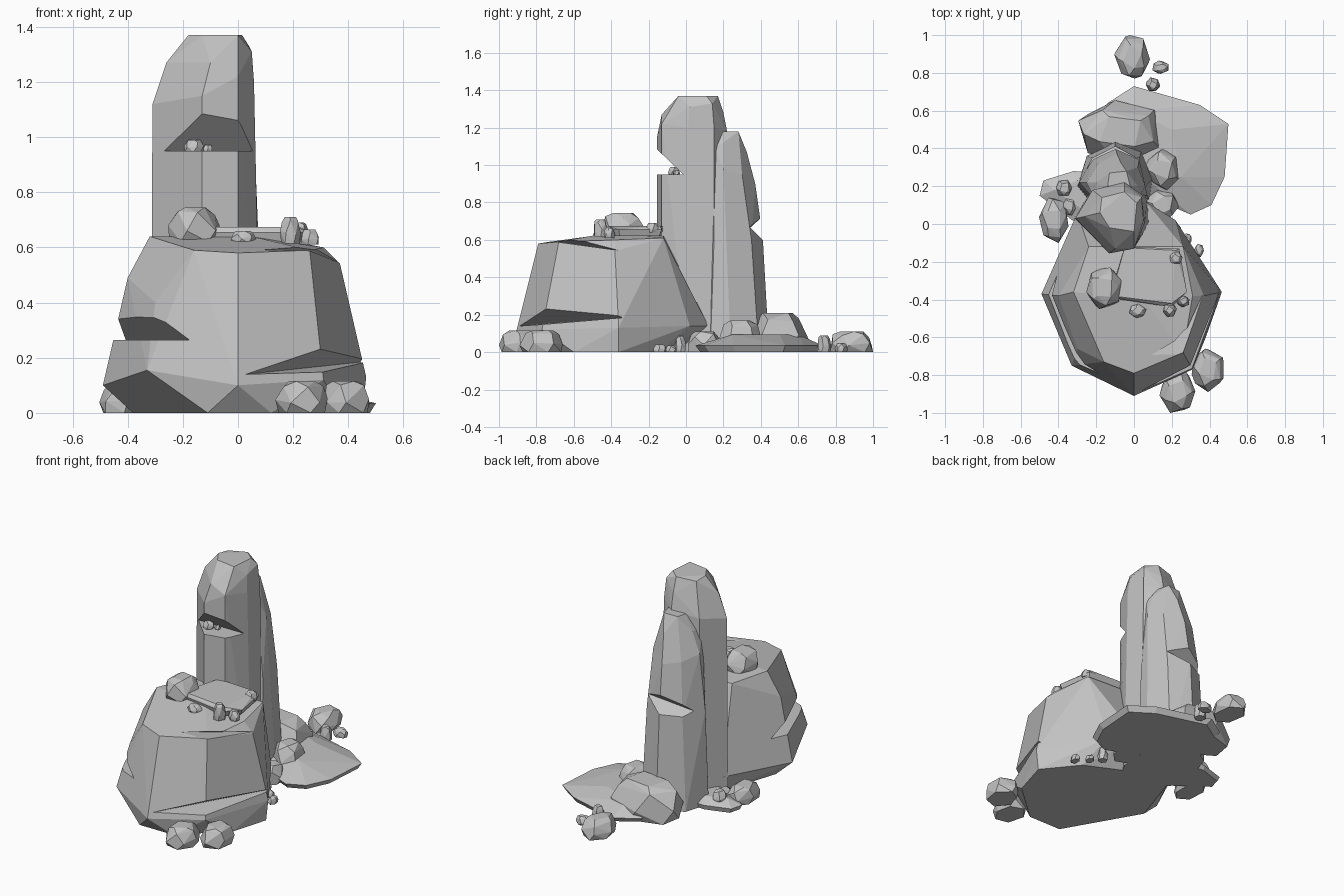
import bpy, bmesh, math, random
from mathutils import Vector

stone = bpy.data.materials.new("grey stone")
stone.diffuse_color = (0.55, 0.55, 0.55, 1)


def hull(name, pts):
    """Flat-faced stone from the convex hull of a few corner points."""
    bm = bmesh.new()
    for p in pts:
        bm.verts.new(p)
    bmesh.ops.convex_hull(bm, input=bm.verts[:])
    bmesh.ops.delete(bm, geom=[v for v in bm.verts if not v.link_faces], context='VERTS')
    bmesh.ops.dissolve_limit(bm, angle_limit=math.radians(4), verts=bm.verts[:], edges=bm.edges[:])
    bmesh.ops.recalc_face_normals(bm, faces=bm.faces[:])
    me = bpy.data.meshes.new(name)
    bm.to_mesh(me)
    bm.free()
    me.materials.append(stone)
    ob = bpy.data.objects.new(name, me)
    bpy.context.collection.objects.link(ob)
    return ob


def crack(ob, a, b, out, roof, floor):
    """Cut a wedge: inner line a-b, opening along out, roof/floor = rise of each side."""
    a, b, o = Vector(a), Vector(b), Vector(out)
    d = (b - a) * 0.6
    a, b = a - d, b + d
    pts = [p + q for p in (a, b) for q in
           (Vector(), o + Vector((0, 0, roof)), o + Vector((0, 0, floor)))]
    cutter = hull("crack_cutter", pts)
    cutter.hide_render = True
    m = ob.modifiers.new("crack", 'BOOLEAN')
    m.operation, m.solver, m.object = 'DIFFERENCE', 'EXACT', cutter
    bpy.context.view_layer.objects.active = ob
    bpy.ops.object.modifier_apply(modifier=m.name)
    bpy.data.objects.remove(cutter)


def rock(name, x, y, z, rx, ry, h, seed):
    """Small chipped stone: jittered rings, fitted to the given size and hulled."""
    rnd = random.Random(seed)
    ring = []
    turn = rnd.uniform(0, 6)
    for n, r, t in ((6, 0.93, 0), (6, 1.0, 0.4), (5, 0.82, 0.8), (4, 0.55, 1.0)):
        for i in range(n):
            a = turn + t * 0.7 + math.tau * i / n + rnd.uniform(-.15, .15)
            k = r * rnd.uniform(0.94, 1.04)
            dz = rnd.uniform(-.09, .09) if 0 < t < 1 else 0
            ring.append((k * math.cos(a), k * math.sin(a), t + dz))
    fit = [(min(c), max(c)) for c in list(zip(*ring))[:2]]
    unit = lambda v, lim: 2 * (v - lim[0]) / (lim[1] - lim[0]) - 1
    return hull(name, [(x + rx * unit(p[0], fit[0]), y + ry * unit(p[1], fit[1]), z + h * p[2])
                       for p in ring])


def slab(name, outline, inner, z0, z1, z2):
    """Low slab: undercut base, widest at the rim, sloping up to the inner top."""
    cx, cy = (sum(c) / len(outline) for c in zip(*outline))
    base = [(cx + (x - cx) * .92, cy + (y - cy) * .92, z0) for x, y in outline]
    return hull(name, base + [(x, y, z1) for x, y in outline] + [(x, y, z2) for x, y in inner])


# Big front boulder
boulder = hull("front_boulder", [
    (-.11, -.83, 0), (.12, -.83, 0), (.38, -.6, 0), (.45, -.36, 0), (.28, -.15, 0), (.03, -.03, 0),
    (-.27, -.02, 0), (-.38, -.36, 0),
    (0, -.91, .1), (-.33, -.75, .155), (-.49, -.37, .1), (.31, -.77, .12), (.465, -.36, .13),
    (.22, .02, .14), (.06, .12, .14), (-.3, .06, .12),
    (-.45, -.37, .27), (.44, -.37, .22), (-.3, -.66, .4), (-.4, -.38, .49),
    (0, -.79, .58), (-.16, -.73, .59), (.26, -.68, .59), (.37, -.38, .54), (.31, -.38, .6),
    (-.32, -.36, .64), (.05, -.4, .64), (-.24, -.12, .63), (.26, -.12, .61)])
crack(boulder, (.03, -.885, .14), (.45, -.33, .185), (.4, -.3, 0), .28, -.03)
crack(boulder, (-.17, -.81, .265), (-.39, -.31, .265), (-.4, -.2, 0), .5, 0)
crack(boulder, (.07, -.72, .595), (.36, -.37, .545), (.3, -.25, 0), .2, .03)

# Thin raised layer on the boulder top
top = slab("top_layer", [(-.13, -.39), (.2, -.44), (.28, -.36), (.24, -.13), (-.05, -.12)],
           [(-.12, -.38), (.2, -.42), (.22, -.14), (-.05, -.125)], .62, .655, .675)

# Tall pillar, with the ledge notch facing forward
foot = [(-.31, .03), (-.13, -.155), (0, -.13), (.082, .01), (.07, .15), (-.05, .22), (-.22, .18)]
pillar = hull("tall_pillar", [(x * 1.02, y * 1.01, 0) for x, y in foot] + [
    (-.31, .03, 1.12), (-.13, -.155, 1.15), (0, -.13, 1.22), (.058, .01, 1.2), (.05, .15, 1.2),
    (-.05, .22, 1.18), (-.22, .18, 1.15),
    (-.26, .04, 1.27), (-.1, -.13, 1.27), (.05, .02, 1.31), (.04, .14, 1.33), (-.05, .2, 1.28),
    (-.18, .06, 1.37), (-.13, -.02, 1.37), (0, -.04, 1.37), (.015, .11, 1.37),
    (-.05, .17, 1.37), (-.17, .14, 1.36)])
crack(pillar, (-.31, -.015, .95), (.05, -.015, .95), (0, -.4, 0), .385, 0)

# Shorter pillar leaning on its back
back = hull("back_pillar", [
    (-.3, .2, 0), (-.25, .36, 0), (-.1, .445, 0), (.04, .39, 0), (.1, .24, 0), (.08, .13, 0), (-.22, .1, 0),
    (-.29, .22, .6), (-.22, .35, .6), (-.1, .41, .62), (.03, .35, .6), (.08, .22, .6), (.07, .15, .6),
    (-.25, .22, .95), (-.19, .32, .92), (-.09, .37, .9), (.02, .3, .95), (.06, .2, .98),
    (-.2, .22, 1.08), (-.07, .325, 1.07), (.02, .2, 1.12), (.03, .15, 1.1), (-.2, .12, 1.08),
    (-.13, .27, 1.175), (-.04, .28, 1.18), (-.02, .2, 1.18), (-.14, .2, 1.17)])
crack(back, (-.22, .29, .62), (.03, .34, .67), (-.1, .3, 0), .25, -.17)

# Flat slabs lying at the back
slab("large_slab", [(.0, .73), (.35, .63), (.5, .53), (.48, .25), (.41, .1), (.3, .05), (-.05, .2), (-.14, .64)],
     [(.0, .6), (.2, .5), (.25, .25), (.05, .25)], 0, .035, .095)
slab("small_slab", [(-.5, .15), (-.48, .23), (-.32, .28), (-.15, .27), (-.12, .02), (-.3, .0)],
     [(-.42, .18), (-.3, .23), (-.2, .2), (-.25, .06)], 0, .03, .065)

# Loose stones: x, y, base z, half widths, height
stones = [
    ("back_chunk", -.08, .49, 0, .215, .165, .21),
    ("side_chunk", .15, .29, 0, .09, .11, .17),
    ("side_chunk_low", .15, .1, 0, .09, .09, .11),
    ("left_stone", -.425, .02, 0, .078, .12, .1),
    ("front_stone", .23, -.89, 0, .095, .11, .115),
    ("front_stone_right", .39, -.775, 0, .085, .115, .115),
    ("far_stone", -.01, .885, 0, .095, .115, .11),
    ("far_pebble", .14, .83, 0, .043, .035, .05),
    ("far_pebble_tall", .1, .74, 0, .038, .036, .09),
    ("slab_pebble", -.37, .19, .04, .042, .042, .065),
    ("slab_pebble_low", -.34, .1, .0, .04, .055, .075),
    ("right_pebble", .345, -.14, 0, .025, .035, .04),
    ("right_pebble_mid", .28, -.08, 0, .025, .03, .035),
    ("right_pebble_tall", .22, -.03, 0, .03, .03, .085),
    ("top_stone", -.16, -.34, .62, .093, .11, .125),
    ("top_pebble_front", .02, -.46, .615, .045, .037, .045),
    ("top_pebble_tall", .19, -.455, .615, .037, .037, .095),
    ("top_pebble_right", .26, -.41, .61, .033, .03, .055),
    ("top_pebble_back", .22, -.18, .64, .037, .035, .05),
    ("ledge_pebble", -.16, -.065, .948, .036, .03, .042),
    ("ledge_pebble_small", -.11, -.05, .948, .017, .018, .024),
]
for i, s in enumerate(stones):
    rock(*s, seed=i + 3)
